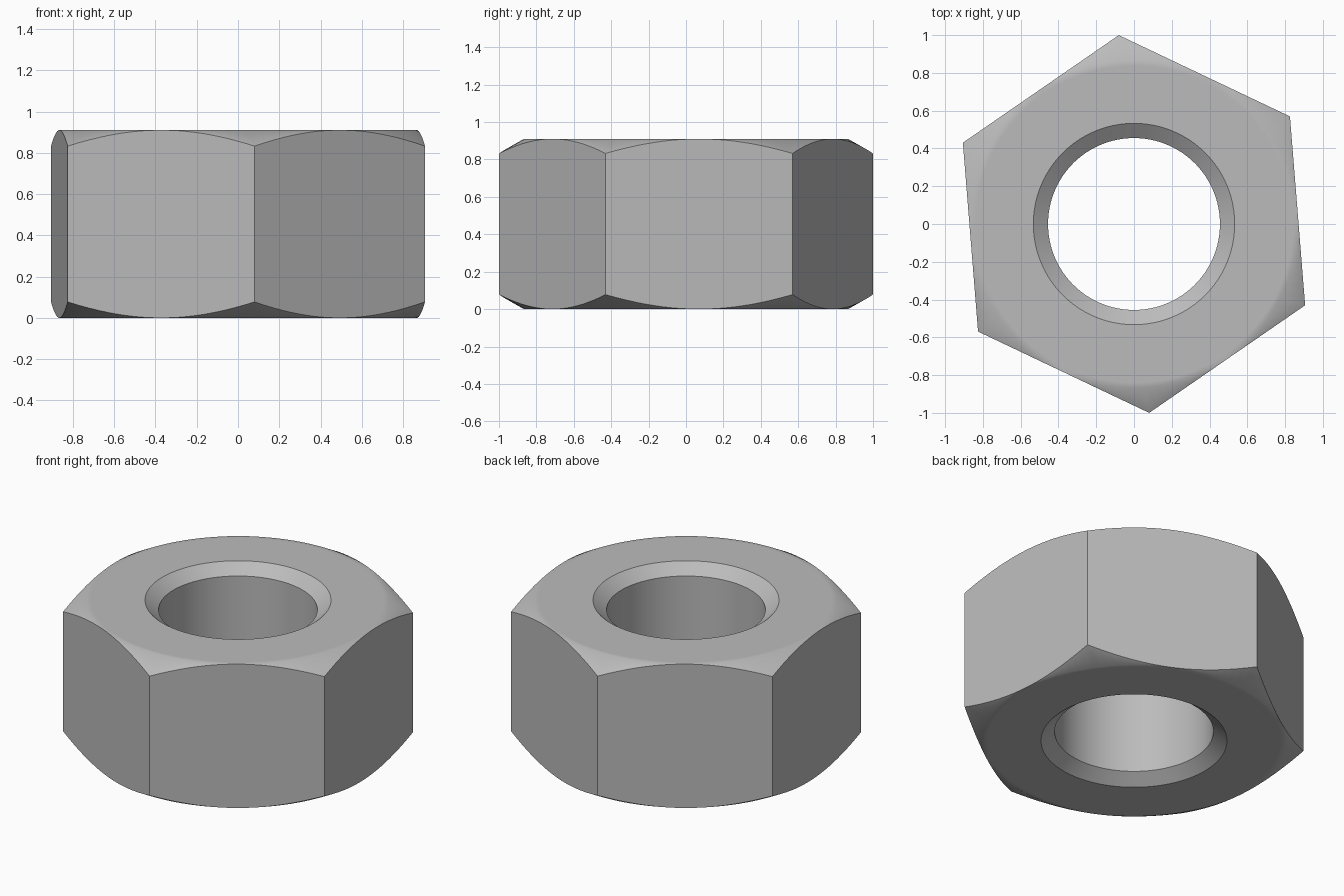
import bpy, bmesh
from math import cos, sin, pi, radians, tan

cube = bpy.data.objects.get("Cube")
if cube:
    bpy.data.objects.remove(cube)

SEGS = 120                      # divisible by 6, so corners fall on vertices
HEIGHT = 0.91
CORNER = 1.003
FLAT = CORNER * cos(pi / 6)     # centre to flat side
TURN = radians(94.6)            # direction of one corner
BORE, SINK, SINK_DEPTH = 0.455, 0.533, 0.06
CHAMFER = tan(radians(30))

steel = bpy.data.materials.new("steel grey")
steel.use_nodes = True
grey = (0.5, 0.5, 0.5, 1)
steel.diffuse_color = grey
steel.node_tree.nodes["Principled BSDF"].inputs["Base Color"].default_value = grey

bm = bmesh.new()


def ring(radius, z):
    """Circle of vertices; radius may be a function of the angle from a corner."""
    verts = []
    for i in range(SEGS):
        a = 2 * pi * i / SEGS
        r = radius(a) if callable(radius) else radius
        h = z(r) if callable(z) else z
        verts.append(bm.verts.new((r * cos(a + TURN), r * sin(a + TURN), h)))
    return verts


def hexagon(a):
    return FLAT / cos(a % (pi / 3) - pi / 6)


def drop(r):
    return max(0, r - FLAT) * CHAMFER


# Cross-section from the bore, over the top, down the sides and back underneath
rings = [
    ring(BORE, HEIGHT - SINK_DEPTH),
    ring(SINK, HEIGHT),
    ring(FLAT - 0.03, HEIGHT),
    ring(FLAT - 0.002, HEIGHT),
    ring(hexagon, lambda r: HEIGHT - drop(r)),
    ring(hexagon, drop),
    ring(FLAT - 0.002, 0),
    ring(FLAT - 0.03, 0),
    ring(SINK, 0),
    ring(BORE, SINK_DEPTH),
]
for k, lower in enumerate(rings):
    upper = rings[(k + 1) % len(rings)]
    for i in range(SEGS):
        j = (i + 1) % SEGS
        bm.faces.new((lower[i], lower[j], upper[j], upper[i]))
bmesh.ops.recalc_face_normals(bm, faces=bm.faces)

mesh = bpy.data.meshes.new("hex_nut")
bm.to_mesh(mesh)
bm.free()
mesh.materials.append(steel)
nut = bpy.data.objects.new("hex_nut", mesh)
bpy.context.collection.objects.link(nut)

# Smooth bore and chamfers, crisp corners and rims
bpy.ops.object.select_all(action="DESELECT")
nut.select_set(True)
bpy.context.view_layer.objects.active = nut
bpy.ops.object.shade_smooth_by_angle(angle=radians(33))
